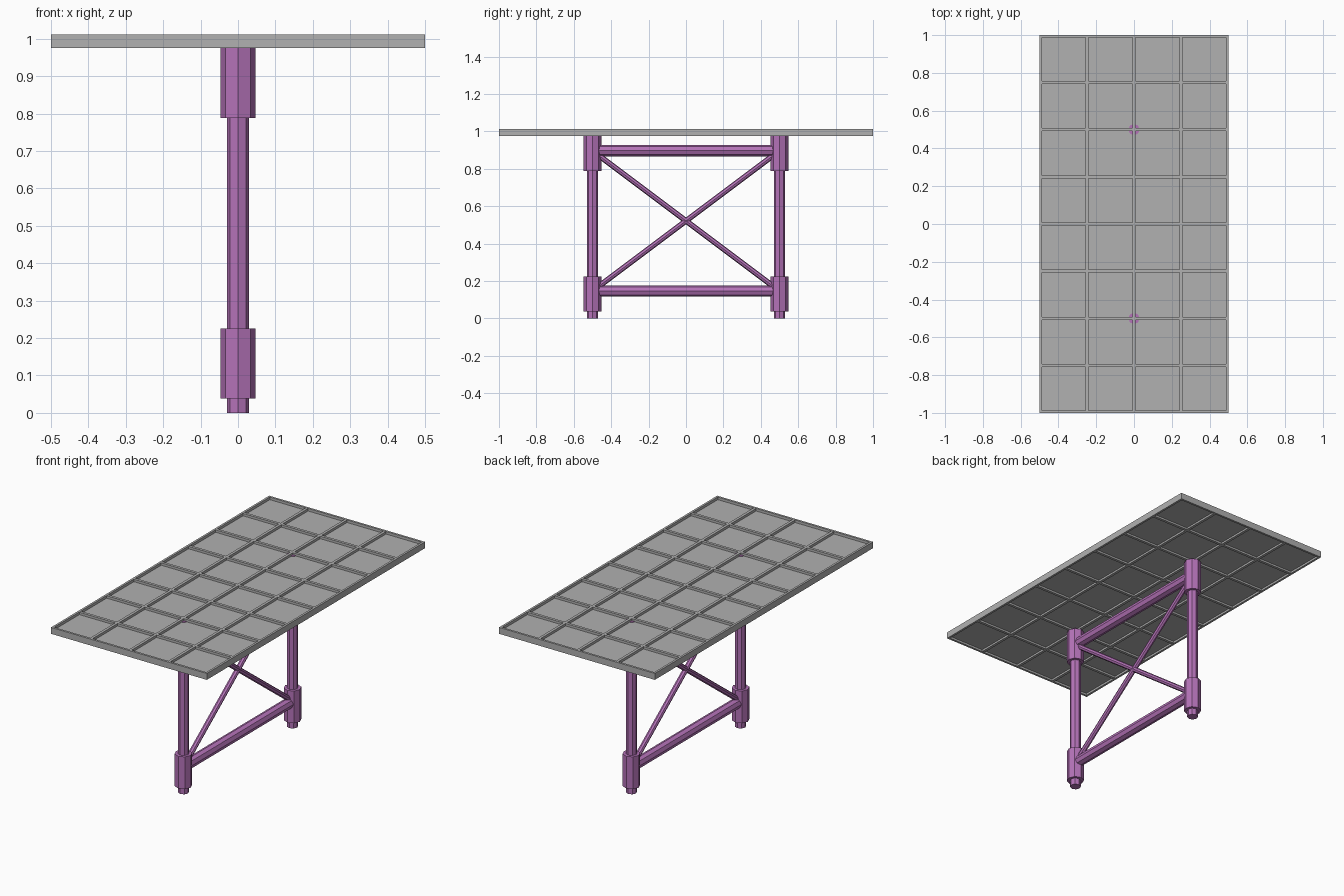
import bpy
from mathutils import Vector

cube = bpy.data.objects.get("Cube")
if cube:
    bpy.data.objects.remove(cube, do_unlink=True)


def material(name, color):
    mat = bpy.data.materials.new(name)
    mat.use_nodes = True
    mat.diffuse_color = color
    mat.node_tree.nodes["Principled BSDF"].inputs["Base Color"].default_value = color
    return mat


GREY = material("panel grey", (0.44, 0.44, 0.44, 1))
PURPLE = material("frame purple", (0.46, 0.17, 0.48, 1))


def box(name, low, high):
    low, high = Vector(low), Vector(high)
    bpy.ops.mesh.primitive_cube_add(size=1, location=(low + high) / 2)
    ob = bpy.context.object
    ob.name = name
    ob.scale = high - low
    ob.data.materials.append(GREY)
    return ob


def tube(name, start, end, radius):
    """Eight-sided bar between two points."""
    start, end = Vector(start), Vector(end)
    axis = end - start
    bpy.ops.mesh.primitive_cylinder_add(vertices=8, radius=radius, depth=axis.length,
                                        location=(start + end) / 2)
    ob = bpy.context.object
    ob.name = name
    ob.rotation_euler = axis.to_track_quat("Z", "Y").to_euler()
    ob.data.materials.append(PURPLE)
    return ob


# Panel sheet, recessed inside a rim and dividing bars
BOTTOM, TOP = 0.975, 1.012
RIM, HALF_BAR = 0.0125, 0.008
box("panel_sheet", (-0.495, -0.995, 0.987), (0.495, 0.995, 0.997))
for s, side in ((1, "left"), (-1, "right")):
    x = sorted((s * 0.5, s * (0.5 - RIM)))
    box(f"{side}_rim", (x[0], -1, BOTTOM), (x[1], 1, TOP))
for s, side in ((1, "back"), (-1, "front")):
    y = sorted((s, s * (1 - RIM)))
    box(f"{side}_rim", (RIM - 0.5, y[0], BOTTOM), (0.5 - RIM, y[1], TOP))

# Dividers: four columns by eight rows
for i in range(-1, 2):
    x = i / 4
    box("long_divider", (x - HALF_BAR, RIM - 1, BOTTOM + 0.001),
        (x + HALF_BAR, 1 - RIM, TOP - 0.001))
for i in range(-3, 4):
    y = i / 4
    box("cross_divider", (RIM - 0.5, y - HALF_BAR, BOTTOM + 0.001),
        (0.5 - RIM, y + HALF_BAR, TOP - 0.001))

# Posts with thick collars at the joints
for y, side in ((-0.5, "front"), (0.5, "back")):
    tube(f"{side}_post", (0, y, 0), (0, y, 1), 0.03)
    tube(f"{side}_lower_collar", (0, y, 0.038), (0, y, 0.225), 0.047)
    tube(f"{side}_upper_collar", (0, y, 0.788), (0, y, 0.976), 0.047)

# Rails and crossed braces
LOW, HIGH = 0.147, 0.897
tube("lower_rail", (0, -0.5, LOW), (0, 0.5, LOW), 0.03)
tube("upper_rail", (0, -0.5, HIGH), (0, 0.5, HIGH), 0.03)
tube("rising_brace", (0, -0.5, LOW), (0, 0.5, HIGH), 0.015)
tube("falling_brace", (0, -0.5, HIGH), (0, 0.5, LOW), 0.015)
